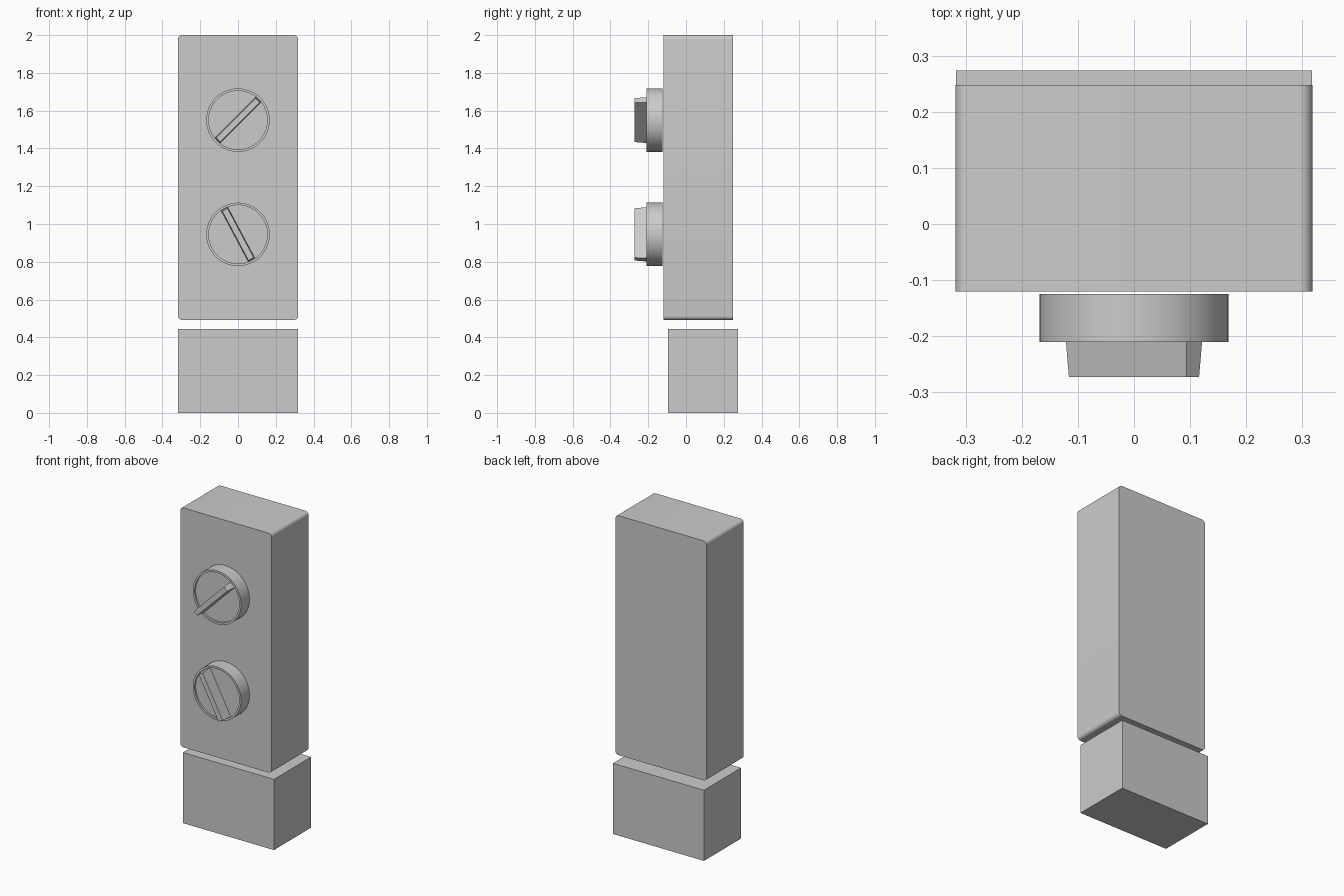
import bpy, bmesh, math
from mathutils import Matrix, Vector

if "Cube" in bpy.data.objects:
    bpy.data.objects.remove(bpy.data.objects["Cube"])


def add_object(name, bm, smooth=True):
    bmesh.ops.recalc_face_normals(bm, faces=bm.faces)
    mesh = bpy.data.meshes.new(name)
    bm.to_mesh(mesh)
    bm.free()
    obj = bpy.data.objects.new(name, mesh)
    bpy.context.collection.objects.link(obj)
    if smooth:
        bpy.ops.object.select_all(action='DESELECT')
        obj.select_set(True)
        bpy.context.view_layer.objects.active = obj
        bpy.ops.object.shade_smooth_by_angle(angle=math.radians(35))
    return obj


def box(name, lo, hi, radius=0):
    """Box between two corners; radius rounds the four edges running along y."""
    lo, hi = Vector(lo), Vector(hi)
    bm = bmesh.new()
    bmesh.ops.create_cube(bm, size=1)
    bmesh.ops.scale(bm, vec=hi - lo, verts=bm.verts)
    bmesh.ops.translate(bm, vec=(lo + hi) / 2, verts=bm.verts)
    if radius:
        edges = [e for e in bm.edges
                 if abs(e.verts[0].co.y - e.verts[1].co.y) > 1e-4]
        bmesh.ops.bevel(bm, geom=edges, offset=radius, segments=6,
                        profile=0.5, affect='EDGES')
    return add_object(name, bm, smooth=radius > 0)


def knob(name, z, angle):
    # dial: short drum with a thin raised rim around a shallow recessed face
    profile = [(0.168, -0.125), (0.168, -0.21), (0.155, -0.21), (0.155, -0.20)]
    n = 64
    bm = bmesh.new()
    rings = [[bm.verts.new((r * math.cos(2 * math.pi * i / n), y,
                            z + r * math.sin(2 * math.pi * i / n)))
              for i in range(n)] for r, y in profile]
    for a, b in zip(rings, rings[1:]):
        for i in range(n):
            j = (i + 1) % n
            bm.faces.new((a[i], a[j], b[j], b[i]))
    bm.faces.new(rings[0])
    bm.faces.new(rings[-1])
    add_object(name + "_dial", bm)

    # grip: slightly tapered bar standing on the dial face
    bm = bmesh.new()
    bmesh.ops.create_cube(bm, size=2)
    for v in bm.verts:
        front = v.co.y < 0
        v.co = (v.co.x * (0.148 if front else 0.153),
                -0.273 if front else -0.198,
                v.co.z * (0.016 if front else 0.020))
    bm.transform(Matrix.Translation((0, 0, z))
                 @ Matrix.Rotation(-math.radians(angle), 4, 'Y'))
    add_object(name + "_grip", bm, smooth=False)


# base block and tall body, separated by a narrow gap
box("base", (-0.317, -0.095, 0), (0.317, 0.274, 0.445))
box("body", (-0.318, -0.12, 0.492), (0.318, 0.248, 2.0), radius=0.022)

# two rotary knobs on the front
knob("upper_knob", 1.55, 45)
knob("lower_knob", 0.945, -62)
